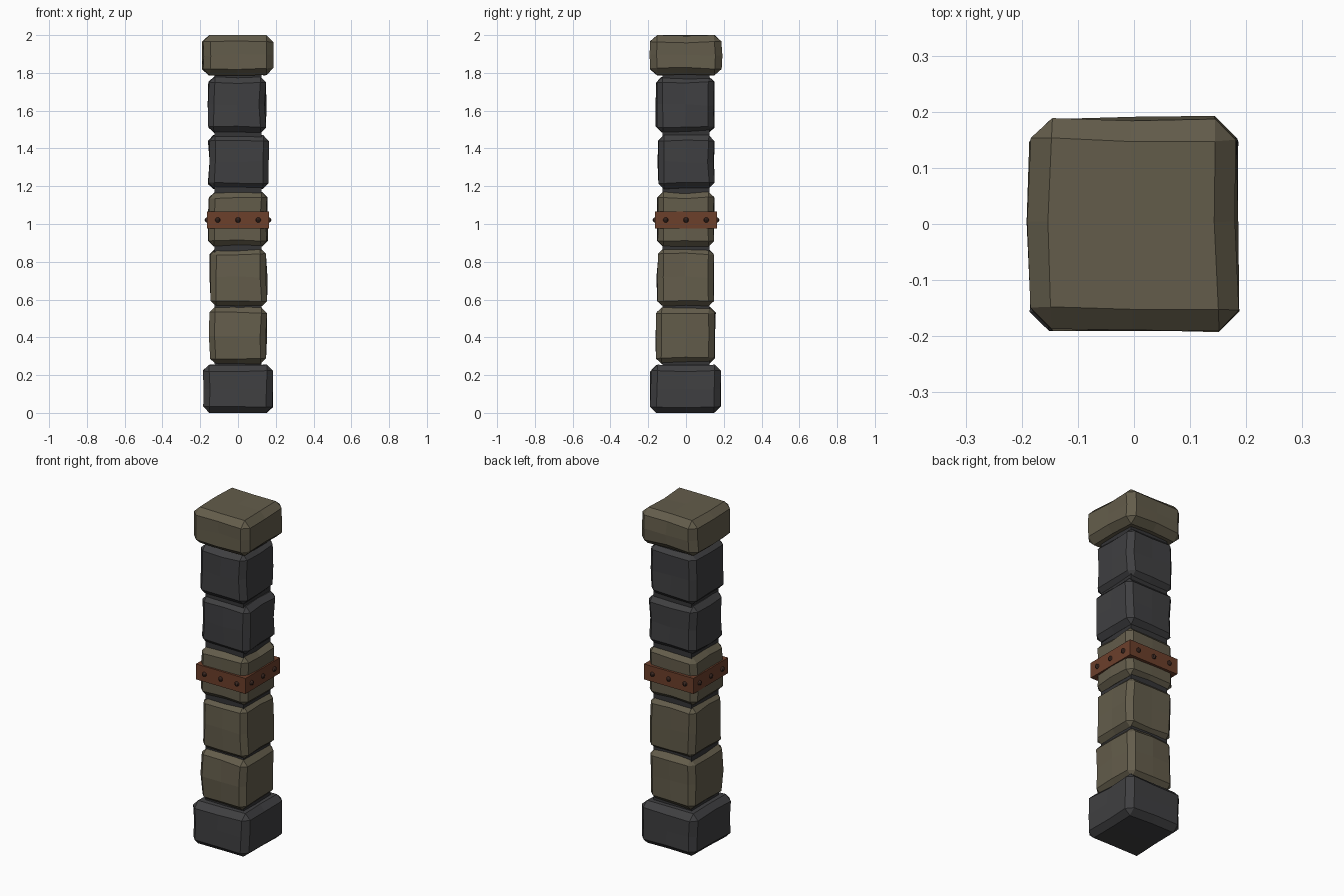
import bpy, bmesh, random
from math import radians, pi
from mathutils import Matrix, Vector

random.seed(4)
if "Cube" in bpy.data.objects:
    bpy.data.objects.remove(bpy.data.objects["Cube"], do_unlink=True)


def material(name, rgb):
    m = bpy.data.materials.new(name)
    m.use_nodes = True
    color = (*rgb, 1)
    m.diffuse_color = color
    m.node_tree.nodes["Principled BSDF"].inputs["Base Color"].default_value = color
    return m


tan = material("tan stone", (0.125, 0.108, 0.070))
slate = material("slate stone", (0.050, 0.050, 0.053))
mortar = material("dark mortar", (0.035, 0.035, 0.037))
rust = material("rusty iron", (0.150, 0.050, 0.024))
rivet_iron = material("rivet iron", (0.045, 0.022, 0.016))


def finish(bm, name, mat):
    bmesh.ops.recalc_face_normals(bm, faces=bm.faces)
    mesh = bpy.data.meshes.new(name)
    bm.to_mesh(mesh)
    bm.free()
    mesh.materials.append(mat)
    obj = bpy.data.objects.new(name, mesh)
    bpy.context.collection.objects.link(obj)
    return obj


def box(bm, x, y, z):
    """Box between (low, high) pairs on each axis."""
    spans = (x, y, z)
    size = [b - a for a, b in spans]
    mid = Vector([(a + b) / 2 for a, b in spans])
    bmesh.ops.create_cube(bm, size=1, matrix=Matrix.Translation(mid) @ Matrix.Diagonal((*size, 1)))


def rough_stone(name, mat, x, y, z, chamfer, wobble=0.006):
    """Chamfered block with a gently uneven, hand-cut surface."""
    bm = bmesh.new()
    box(bm, x, y, z)
    rims = list(bm.edges)
    cut = bmesh.ops.subdivide_edges(bm, edges=rims, cuts=1, use_grid_fill=True)
    bm.normal_update()
    rims = [e for e in bm.edges if e.calc_face_angle(0) > radians(60)]
    for v in bm.verts:
        v.co += Vector([random.uniform(-wobble, wobble) for _ in range(3)])
    bmesh.ops.bevel(bm, geom=rims, offset=chamfer, segments=1, affect='EDGES', clamp_overlap=True)
    lowest, highest = z
    for v in bm.verts:
        v.co.z = min(max(v.co.z, lowest), highest)
    return finish(bm, name, mat)


# Stacked stones, from the foot to the cap
rough_stone("base_stone", slate, (-.184, .184), (-.187, .184), (0, .255), .034)
shaft = [
    ("lower_stone", tan, (-.149, .150), (-.157, .152), (.260, .562)),
    ("second_stone", tan, (-.149, .152), (-.151, .144), (.565, .872)),
    ("banded_stone", tan, (-.156, .153), (-.154, .149), (.880, .1165 * 10 + .005)),
    ("fourth_stone", slate, (-.155, .160), (-.148, .150), (1.185, 1.472)),
    ("fifth_stone", slate, (-.155, .146), (-.157, .147), (1.482, 1.780)),
]
for name, mat, x, y, z in shaft:
    rough_stone(name, mat, x, y, z, .030)
rough_stone("cap_stone", tan, (-.187, .185), (-.187, .187), (1.787, 2), .037)

# Mortar core showing in the joints
bm = bmesh.new()
box(bm, (-.125, .125), (-.125, .125), (.1, 1.9))
finish(bm, "mortar_core", mortar)

# Iron band around the middle stone
bm = bmesh.new()
box(bm, (-.163, .163), (-.163, .163), (.975, 1.067))
finish(bm, "iron_band", rust)

# Three domed rivets on each side of the band
bm = bmesh.new()
for side in range(4):
    turn = Matrix.Rotation(side * pi / 2, 4, 'Z')
    for x in (-.107, 0, .107):
        place = turn @ Matrix.Translation((x, -.163, 1.021))
        bmesh.ops.create_uvsphere(bm, u_segments=8, v_segments=6, radius=.014, matrix=place)
finish(bm, "band_rivets", rivet_iron)
